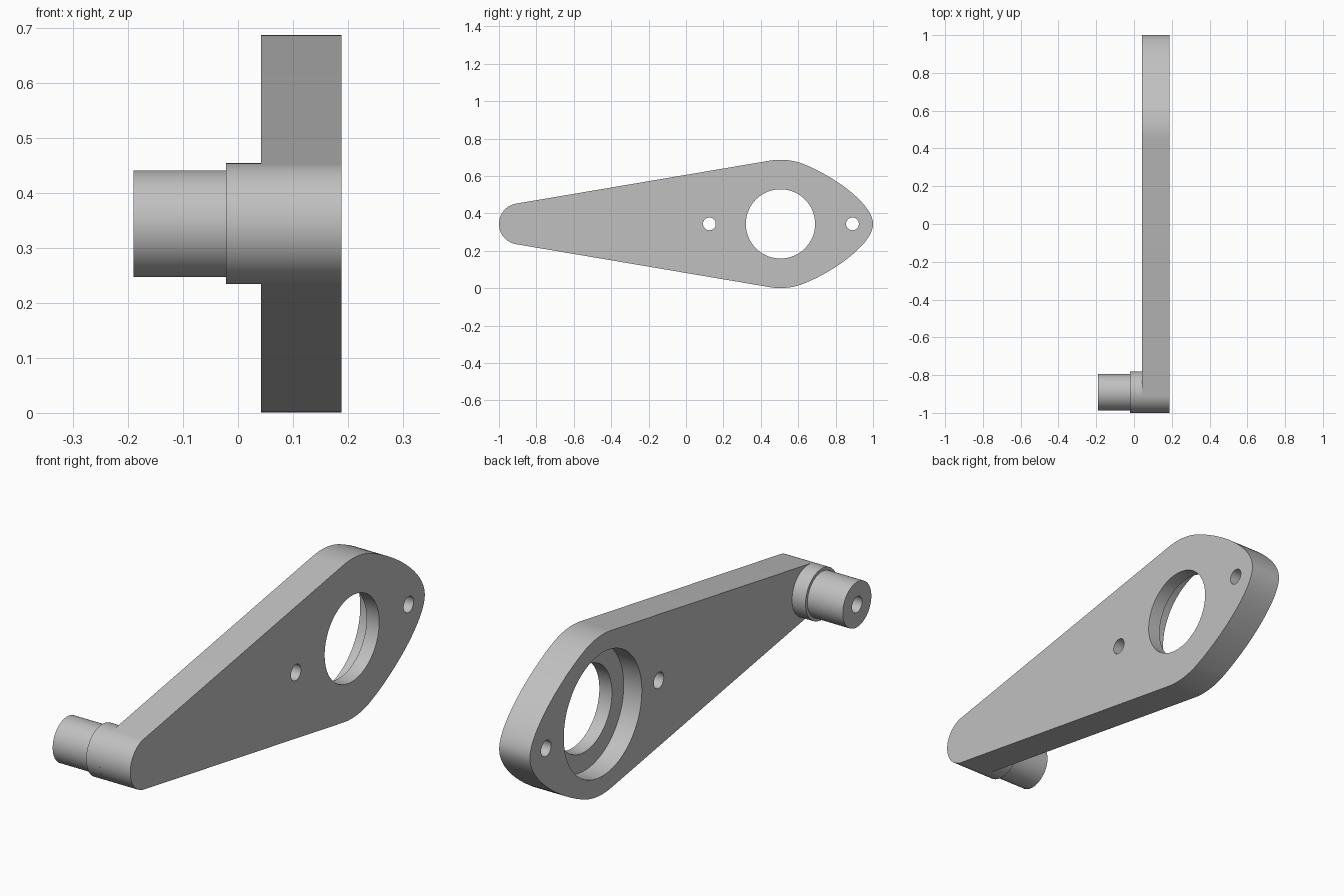
import bpy, bmesh
from math import sin, cos, pi, radians, asin
from mathutils import Matrix, Vector
from mathutils.geometry import interpolate_bezier

cube = bpy.data.objects.get("Cube")
if cube:
    bpy.data.objects.remove(cube, do_unlink=True)

MID = 0.344                        # height of the centre line
X_IN, X_OUT = 0.042, 0.188         # plate faces
PIN_Y, END_R = -0.89, 0.11         # narrow end
HUB_Y, HUB_R = 0.505, 0.343        # wide end

grey = bpy.data.materials.new("plain grey")
grey.use_nodes = True
grey.diffuse_color = (0.53, 0.53, 0.53, 1)
grey.node_tree.nodes["Principled BSDF"].inputs["Base Color"].default_value = grey.diffuse_color


def make_object(name, bm):
    bmesh.ops.recalc_face_normals(bm, faces=bm.faces)
    mesh = bpy.data.meshes.new(name)
    bm.to_mesh(mesh)
    bm.free()
    mesh.materials.append(grey)
    obj = bpy.data.objects.new(name, mesh)
    bpy.context.collection.objects.link(obj)
    return obj


def smooth(obj):
    bpy.ops.object.select_all(action='DESELECT')
    obj.select_set(True)
    bpy.context.view_layer.objects.active = obj
    bpy.ops.object.shade_smooth_by_angle(angle=radians(25))


def arc(cy, r, a, b, n):
    return [(cy + r * cos(a + (b - a) * i / n), r * sin(a + (b - a) * i / n))
            for i in range(n + 1)]


def cut_cylinder(obj, y, r, x0, x1):
    bm = bmesh.new()
    place = Matrix.Translation(((x0 + x1) / 2, y, MID)) @ Matrix.Rotation(pi / 2, 4, 'Y')
    bmesh.ops.create_cone(bm, cap_ends=True, segments=96, radius1=r, radius2=r,
                          depth=x1 - x0, matrix=place)
    cutter = make_object("hole_cutter", bm)
    cutter.hide_render = True
    mod = obj.modifiers.new("hole", 'BOOLEAN')
    mod.operation, mod.solver, mod.object = 'DIFFERENCE', 'EXACT', cutter
    bpy.context.view_layer.objects.active = obj
    bpy.ops.object.modifier_apply(modifier=mod.name)
    bpy.data.objects.remove(cutter, do_unlink=True)


# Arm plate: upper half outline from narrow end to nose, then mirrored
tilt = asin((HUB_R - END_R) / (HUB_Y - PIN_Y))
upper = arc(PIN_Y, END_R, pi, pi / 2 + tilt, 20)
upper += arc(HUB_Y, HUB_R, pi / 2 + tilt, radians(70), 14)
start = Vector((*upper[-1], 0))
nose = interpolate_bezier(start, Vector((0.79, 0.257, 0)),
                          Vector((1, 0.107, 0)), Vector((1, 0, 0)), 32)
upper += [(p.x, p.y) for p in nose[1:]]
outline = upper + [(y, -z) for y, z in reversed(upper[1:-1])]

bm = bmesh.new()
face = bm.faces.new([bm.verts.new((X_IN, y, MID + z)) for y, z in outline])
extruded = bmesh.ops.extrude_face_region(bm, geom=[face])
bmesh.ops.translate(bm, vec=(X_OUT - X_IN, 0, 0),
                    verts=[v for v in extruded["geom"] if isinstance(v, bmesh.types.BMVert)])
arm = make_object("arm_plate", bm)

# Bearing opening with counterbore, and two bolt holes
cut_cylinder(arm, HUB_Y, 0.185, X_IN - 0.1, X_OUT + 0.1)
cut_cylinder(arm, HUB_Y, 0.265, X_IN - 0.1, X_IN + 0.086)
for y in (0.125, 0.89):
    cut_cylinder(arm, y, 0.034, X_IN - 0.1, X_OUT + 0.1)
smooth(arm)

# Stepped pin with a blind bore, turned about its axis
profile = [(0.0, 0), (0.0, 0.034), (-0.19, 0.034), (-0.19, 0.097),
           (-0.022, 0.097), (-0.022, END_R), (X_IN, END_R), (X_IN, 0)]
bm = bmesh.new()
verts = [bm.verts.new((x, PIN_Y, MID + r)) for x, r in profile]
edges = [bm.edges.new(pair) for pair in zip(verts, verts[1:])]
bmesh.ops.spin(bm, geom=verts + edges, cent=(0, PIN_Y, MID), axis=(1, 0, 0),
               angle=2 * pi, steps=80)
bmesh.ops.remove_doubles(bm, verts=bm.verts, dist=0.0001)
smooth(make_object("stepped_pin", bm))
